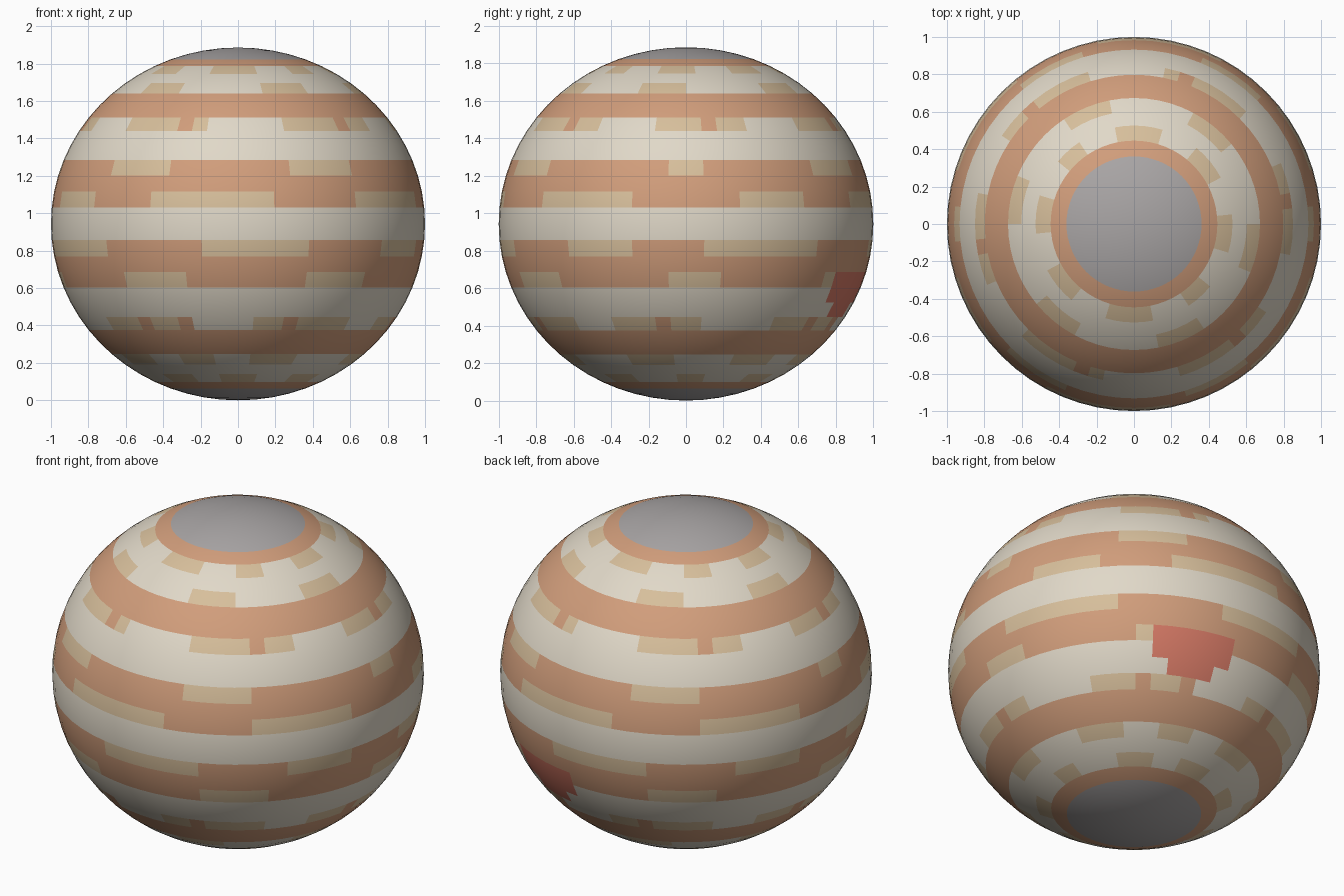
import bpy
import bmesh
import math
from mathutils import Matrix

COLUMNS = 64
ROWS = 34
HALF_HEIGHT = 0.943

cube = bpy.data.objects.get("Cube")
if cube:
    bpy.data.objects.remove(cube, do_unlink=True)


def make_material(name, rgb):
    material = bpy.data.materials.new(name)
    material.use_nodes = True
    color = (*rgb, 1.0)
    material.diffuse_color = color
    shader = material.node_tree.nodes["Principled BSDF"]
    shader.inputs["Base Color"].default_value = color
    shader.inputs["Roughness"].default_value = 0.9
    return material


CREAM, ORANGE, TAN, GREY, RED = range(5)
materials = [
    make_material("cream cloud", (0.75, 0.69, 0.58)),
    make_material("orange band", (0.64, 0.34, 0.20)),
    make_material("tan cloud", (0.68, 0.52, 0.33)),
    make_material("grey pole", (0.40, 0.38, 0.38)),
    make_material("red storm", (0.66, 0.19, 0.13)),
]

# Rows that are fully orange or that mix orange with tan clouds
orange_rows = {4, 8, 9, 13, 14, 15, 18, 19, 20, 24, 25, 29}

# Tan cloud spans per row, as column ranges repeated on both halves
tan_spans = {
    5: [(-3, 2), (6, 9), (13, 17), (21, 25)],
    7: [(2, 6), (12, 16), (23, 27)],
    10: [(3, 7), (8, 10), (14, 17), (18, 20), (24, 28), (29, 30)],
    13: [(3, 7), (15, 17), (24, 28)],
    15: [(-5, 2), (7, 13), (19, 23)],
    18: [(-2, 4), (9, 13), (17, 24)],
    20: [(4, 8), (15, 18), (25, 29)],
    23: [(1, 3), (4, 8), (11, 14), (15, 17), (22, 25), (26, 28)],
    26: [(1, 5), (11, 15), (20, 24), (27, 30)],
    28: [(-2, 2), (6, 10), (15, 18), (23, 27)],
}

# Single orange cells that break up the tan clouds
orange_notches = {10: (7, 17, 28), 23: (3, 14, 25, 28)}

# The storm appears once only
storm_spans = {20: (26, 31), 21: (26, 31), 22: (27, 30)}


def cell_color(row, column):
    if row < 4 or row >= ROWS - 4:
        return GREY
    if row in storm_spans:
        start, end = storm_spans[row]
        if start <= column < end:
            return RED
    half = COLUMNS // 2
    local = column % half
    if local in orange_notches.get(row, ()):
        return ORANGE
    for start, end in tan_spans.get(row, ()):
        if (local - start) % half < end - start:
            return TAN
    return ORANGE if row in orange_rows else CREAM


# Planet globe: one face per cloud cell
bm = bmesh.new()
bmesh.ops.create_uvsphere(bm, u_segments=COLUMNS, v_segments=ROWS, radius=1.0)
for face in bm.faces:
    center = face.calc_center_median()
    polar = math.acos(center.z / center.length)
    around = math.atan2(center.x, -center.y) % math.tau
    row = int(polar / math.pi * ROWS)
    column = int(around / math.tau * COLUMNS)
    face.material_index = cell_color(row, column)
    face.smooth = True

# Flatten slightly at the poles and stand on the ground
bm.transform(Matrix.Translation((0, 0, HALF_HEIGHT)) @ Matrix.Diagonal((1, 1, HALF_HEIGHT, 1)))
mesh = bpy.data.meshes.new("planet_globe")
bm.to_mesh(mesh)
bm.free()
for material in materials:
    mesh.materials.append(material)
globe = bpy.data.objects.new("planet_globe", mesh)
bpy.context.collection.objects.link(globe)
